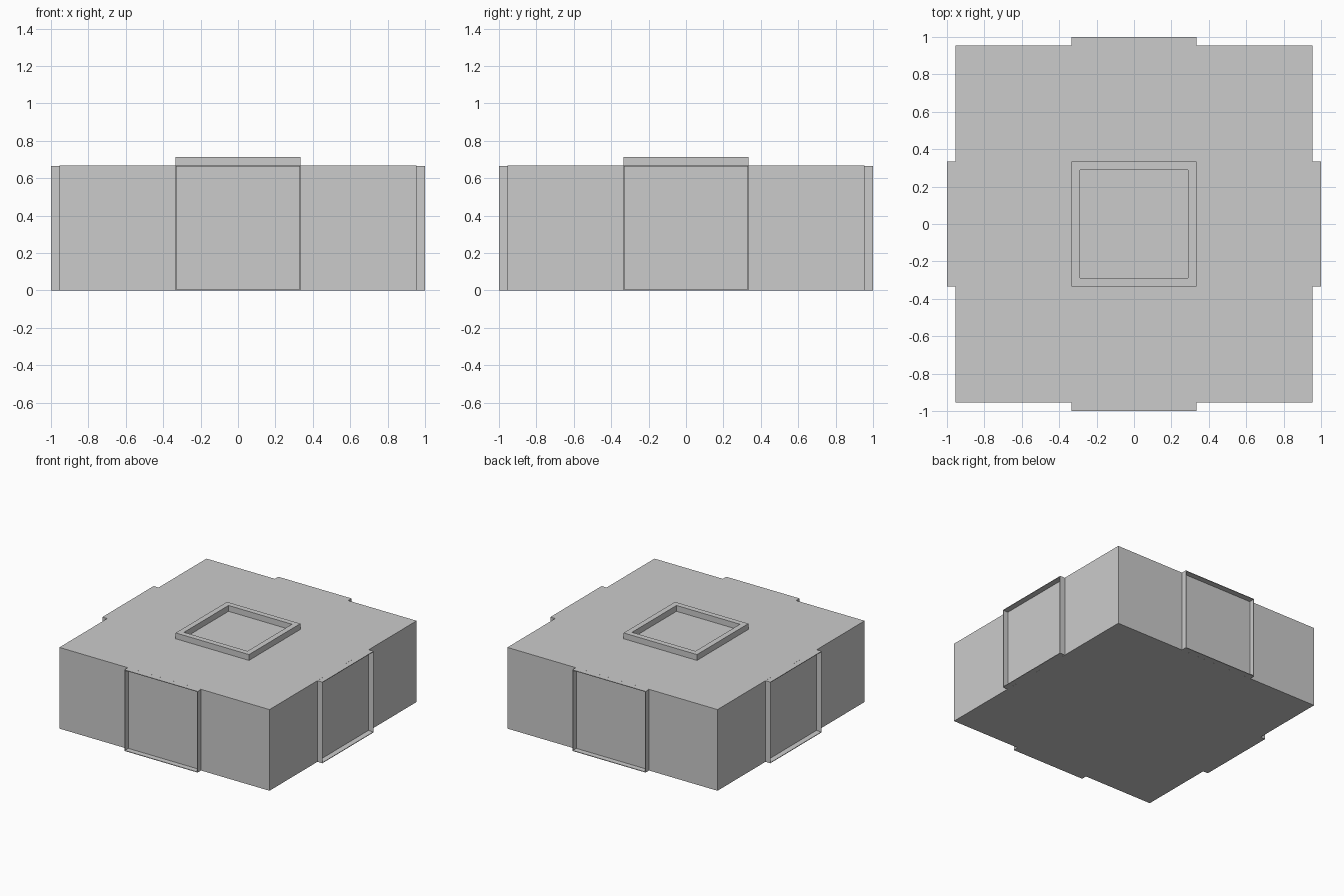
import bpy, bmesh, math
from mathutils import Matrix, Vector

if "Cube" in bpy.data.objects:
    bpy.data.objects.remove(bpy.data.objects["Cube"])

HALF = 0.955      # half width of the block
H = 0.667         # block height
R = 1 / 3         # half width of the square frames


def make_object(name, bm):
    bmesh.ops.recalc_face_normals(bm, faces=bm.faces)
    mesh = bpy.data.meshes.new(name)
    bm.to_mesh(mesh)
    bm.free()
    obj = bpy.data.objects.new(name, mesh)
    bpy.context.collection.objects.link(obj)
    return obj


def square_frame(name, wall, depth, matrix):
    """Square ring in the local XY plane, raised along local Z."""
    bm = bmesh.new()
    corners = [(-1, -1), (1, -1), (1, 1), (-1, 1)]
    rings = []
    for r, z in [(R, 0), (R, depth), (R - wall, depth), (R - wall, 0)]:
        rings.append([bm.verts.new((x * r, y * r, z)) for x, y in corners])
    for k in range(4):
        a, b = rings[k], rings[(k + 1) % 4]
        for i in range(4):
            j = (i + 1) % 4
            bm.faces.new((a[i], a[j], b[j], b[i]))
    bmesh.ops.transform(bm, matrix=matrix, verts=bm.verts)
    return make_object(name, bm)


# Main block
bm = bmesh.new()
bmesh.ops.create_cube(bm, size=1)
bmesh.ops.scale(bm, vec=Vector((2 * HALF, 2 * HALF, H)), verts=bm.verts)
bmesh.ops.translate(bm, vec=Vector((0, 0, H / 2)), verts=bm.verts)
make_object("block", bm)

# Raised frame on the top
square_frame("top_frame", 0.045, 0.048, Matrix.Translation((0, 0, H)))

# Thin-walled frames on the four sides
for i, side in enumerate(["right", "back", "left", "front"]):
    turn = Matrix.Rotation(i * math.pi / 2, 4, 'Z')
    place = Matrix.Translation((HALF, 0, H / 2)) @ Matrix.Rotation(math.pi / 2, 4, 'Y')
    square_frame(side + "_frame", 0.005, 1 - HALF, turn @ place)
